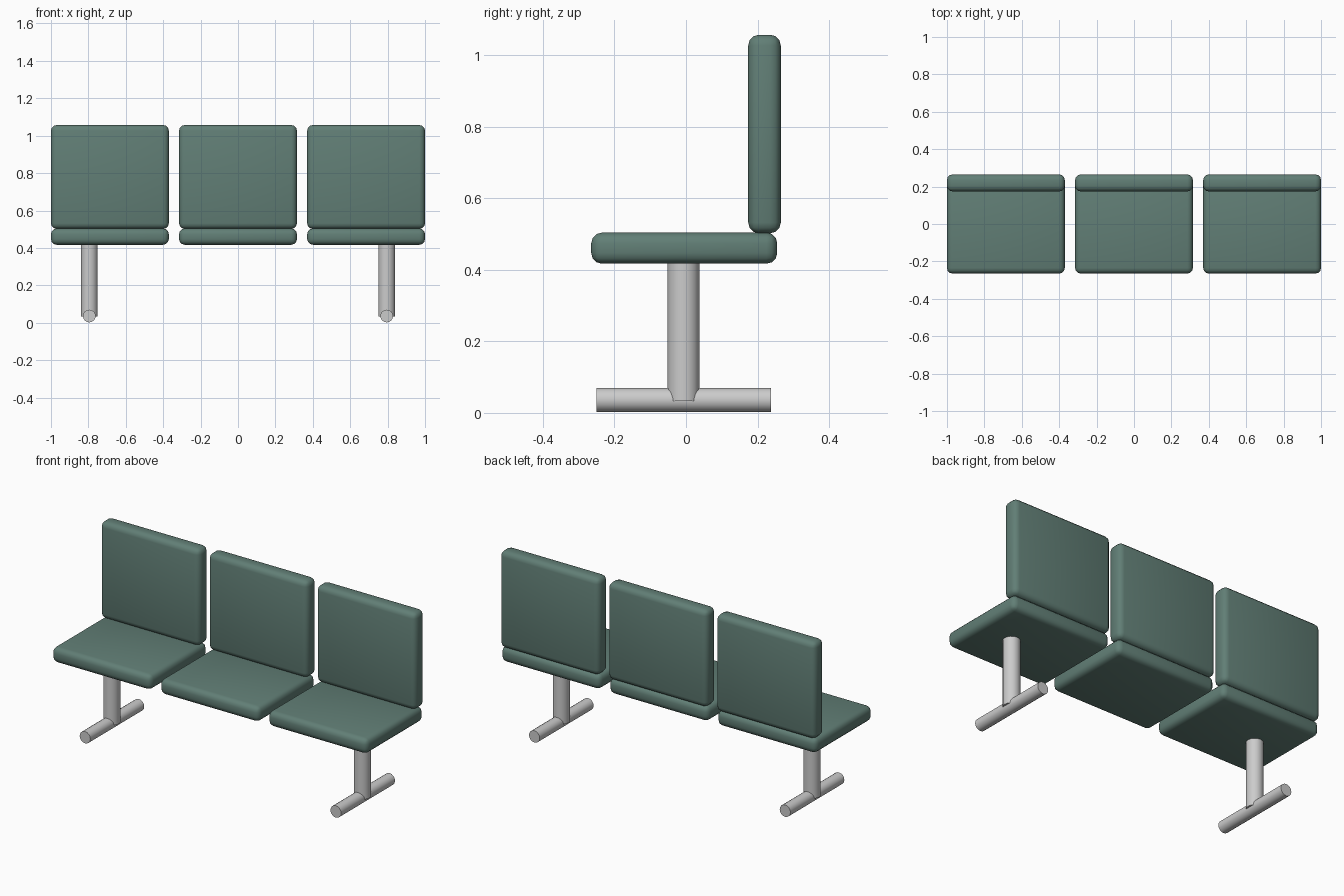
import bpy, math

if "Cube" in bpy.data.objects:
    bpy.data.objects.remove(bpy.data.objects["Cube"])

green = bpy.data.materials.new("green_upholstery")
green.diffuse_color = (0.12, 0.21, 0.18, 1)
green.use_nodes = True
green.node_tree.nodes["Principled BSDF"].inputs["Base Color"].default_value = green.diffuse_color


def smooth(obj, degrees):
    bpy.ops.object.select_all(action='DESELECT')
    obj.select_set(True)
    bpy.context.view_layer.objects.active = obj
    bpy.ops.object.shade_smooth_by_angle(angle=math.radians(degrees))


def cushion(name, x, y, z):
    """Rounded pad spanning the given (min, max) ranges."""
    spans = (x, y, z)
    bpy.ops.mesh.primitive_cube_add(size=1, location=[(a + b) / 2 for a, b in spans])
    obj = bpy.context.object
    obj.name = name
    obj.scale = [b - a for a, b in spans]
    bpy.ops.object.transform_apply(location=False, rotation=False, scale=True)
    bevel = obj.modifiers.new("rounding", 'BEVEL')
    bevel.width = 0.03
    bevel.segments = 3
    bpy.ops.object.modifier_apply(modifier=bevel.name)
    obj.data.materials.append(green)
    smooth(obj, 40)


def tube(name, radius, length, location, rotation=(0, 0, 0)):
    bpy.ops.mesh.primitive_cylinder_add(vertices=16, radius=radius, depth=length,
                                        location=location, rotation=rotation)
    bpy.context.object.name = name
    smooth(bpy.context.object, 40)


# Three seat and backrest pairs
for side, cx in (("left", -0.685), ("middle", 0), ("right", 0.685)):
    span = (cx - 0.315, cx + 0.315)
    cushion(side + "_seat", span, (-0.265, 0.255), (0.417, 0.504))
    cushion(side + "_backrest", span, (0.174, 0.265), (0.502, 1.057))

# Two posts, each on a round floor bar
for side, cx in (("left", -0.795), ("right", 0.795)):
    tube(side + "_post", 0.045, 0.397, (cx, -0.007, 0.2315))
    tube(side + "_foot_bar", 0.034, 0.488, (cx, -0.006, 0.036), (math.pi / 2, 0, 0))
